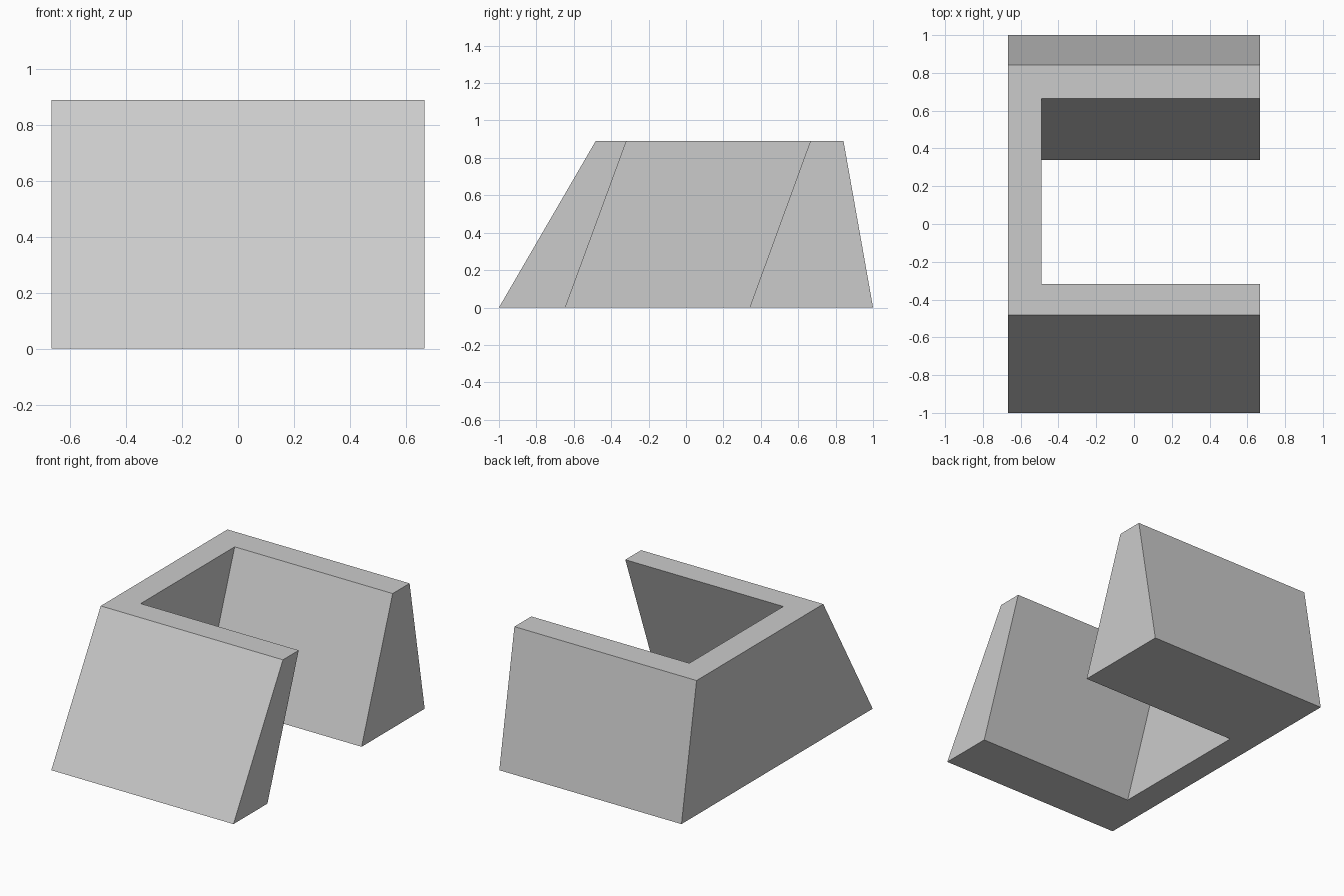
import bpy
import bmesh

if "Cube" in bpy.data.objects:
    bpy.data.objects.remove(bpy.data.objects["Cube"])

HEIGHT = 0.89
OUT_X, IN_X = 0.667, -0.49   # outer half width, inner face of the side wall


def u_outline(front, front_in, back_in, back):
    """U-shaped plan outline, open towards +x, counter-clockwise."""
    return [(-OUT_X, front), (OUT_X, front), (OUT_X, front_in), (IN_X, front_in),
            (IN_X, back_in), (OUT_X, back_in), (OUT_X, back), (-OUT_X, back)]


# U-shaped wall: the base outline lofted to a narrower top outline
bm = bmesh.new()
base = [bm.verts.new((x, y, 0)) for x, y in u_outline(-1, -0.645, 0.34, 1)]
top = [bm.verts.new((x, y, HEIGHT)) for x, y in u_outline(-0.483, -0.318, 0.665, 0.842)]
bm.faces.new(base[::-1])
bm.faces.new(top)
for i in range(len(base)):
    j = (i + 1) % len(base)
    bm.faces.new((base[i], base[j], top[j], top[i]))

mesh = bpy.data.meshes.new("sloped_u_wall")
bm.to_mesh(mesh)
bm.free()
wall = bpy.data.objects.new("sloped_u_wall", mesh)
bpy.context.collection.objects.link(wall)

# Plain grey
grey = bpy.data.materials.new("light_grey")
grey.diffuse_color = (0.6, 0.6, 0.6, 1)
grey.use_nodes = True
grey.node_tree.nodes["Principled BSDF"].inputs["Base Color"].default_value = grey.diffuse_color
mesh.materials.append(grey)
